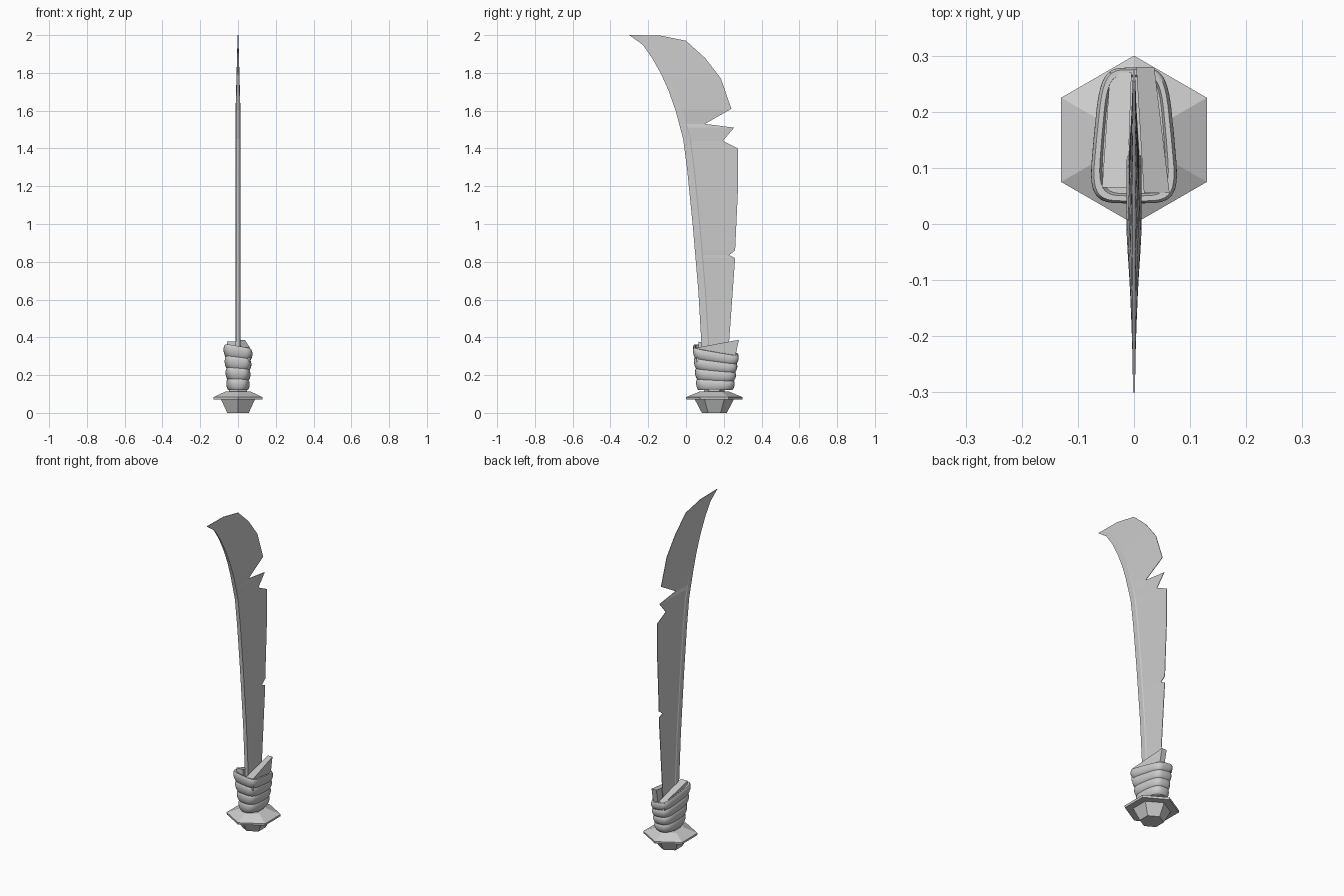
import bpy, bmesh, math

if "Cube" in bpy.data.objects:
    bpy.data.objects.remove(bpy.data.objects["Cube"])

CY = 0.15  # handle axis in y


def make(name, verts, faces, smooth=None):
    me = bpy.data.meshes.new(name)
    bm = bmesh.new()
    vs = [bm.verts.new(v) for v in verts]
    for f in faces:
        bm.faces.new([vs[i] for i in f])
    bmesh.ops.recalc_face_normals(bm, faces=bm.faces)
    bm.to_mesh(me)
    bm.free()
    ob = bpy.data.objects.new(name, me)
    bpy.context.collection.objects.link(ob)
    if smooth:
        bpy.ops.object.select_all(action='DESELECT')
        ob.select_set(True)
        bpy.context.view_layer.objects.active = ob
        bpy.ops.object.shade_smooth_by_angle(angle=math.radians(smooth))
    return ob


def loft(name, rings, smooth=None):
    """Skin a list of equal-length closed rings and cap both ends."""
    n = len(rings[0])
    verts = [p for r in rings for p in r]
    faces = [(k * n + i, k * n + (i + 1) % n, (k + 1) * n + (i + 1) % n, (k + 1) * n + i)
             for k in range(len(rings) - 1) for i in range(n)]
    faces += [tuple(range(n)), tuple(range(len(verts) - n, len(verts)))]
    return make(name, verts, faces, smooth)


def interp(pts, z):
    """Piecewise linear y(z) through points (y, z) with rising z."""
    for (y0, z0), (y1, z1) in zip(pts, pts[1:]):
        if z <= z1:
            return y0 + (y1 - y0) * (z - z0) / (z1 - z0)
    return pts[-1][0]


# Blade: swept spine on one side, notched edge on the other
spine = [(.085, .29), (.082, .36), (.065, .65), (.035, 1.0), (.007, 1.28), (-.015, 1.45),
         (-.055, 1.6), (-.09, 1.7), (-.13, 1.79), (-.18, 1.88), (-.23, 1.95), (-.30, 2.0)]
edge = [(.22, .29), (.227, .36), (.26, .82), (.228, .835), (.26, .86), (.275, 1.18),
        (.275, 1.40), (.195, 1.44), (.255, 1.51), (.10, 1.53), (.24, 1.61), (.185, 1.77),
        (.10, 1.88), (0, 1.97), (-.14, 1.998), (-.29, 2.0)]
rings = []
for z in sorted({p[1] for p in spine + edge}):
    a, b = interp(spine, z), interp(edge, z)
    k = min(1, max(0, (2.0 - z) / .4))
    t = .002 + .011 * k                      # spine half thickness
    step = .003 * min(1, max(0, (1.65 - z) / .2))
    w = min(.035, (b - a) * .3)              # width of the raised spine strip
    half = [(t * .85, a), (t, a + w), (t - step, a + w * 1.15), (.0015, b)]
    rings.append([(x, y, z) for x, y in half] + [(-x, y, z) for x, y in reversed(half)])
loft("blade", rings)


# Hexagonal pommel, guard plate and collar
def hex_ring(r, z):
    return [(r * math.sin(i * math.pi / 3), CY + r * math.cos(i * math.pi / 3), z) for i in range(6)]


def hex_part(name, profile):
    loft(name, [hex_ring(r, z) for r, z in profile])


hex_part("pommel", [(.066, 0), (.104, .072)])
hex_part("guard", [(.148, .07), (.15, .083), (.08, .112), (.05, .114)])
hex_part("collar", [(.055, .108), (.055, .14)])

# Cloth-wrapped grip: rounded-rectangle rings with bulging bands, tilted towards the top
N, ROWS, BANDS = 40, 36, 4


def grip_ring(h, grow, drop=0.0):
    rx, ry = .056 + .013 * h + grow, .094 + .026 * h + grow
    cy = .155 + .003 * h
    out = []
    for i in range(N):
        a = 2 * math.pi * i / N
        c, s = math.cos(a), math.sin(a)
        e = 2 / (2.6 + 2.0 * h)
        x = rx * math.copysign(abs(c) ** e, c)
        y = ry * math.copysign(abs(s) ** e, s)
        x *= 1 - 1.5 * h * y
        z = .122 + .21 * h - h * (.19 * y + .17 * x) - drop
        out.append((x, cy + y, z))
    return out


rings = [grip_ring(0, -.025)]
for j in range(ROWS + 1):
    h = j / ROWS
    rings.append(grip_ring(h, .007 * abs(math.sin(math.pi * BANDS * h)) ** .7 - .003))
rings += [grip_ring(1, -.012), grip_ring(1, -.016, .012)]
loft("grip_wrap", rings, 50)


# Broken wooden slabs clamped on both sides of the blade root
def slab(name, profile, x_low, x_high):
    """Plate in yz; x range is blended from its -y end to its +y end."""
    def ring(k):
        return [(x_low[k] + (x_high[k] - x_low[k]) * (y - .05) / .23, y, z) for y, z in profile]
    loft(name, [ring(0), ring(1)])


slab("right_slab", [(.055, .27), (.055, .345), (.28, .387), (.255, .27)], (.018, .064), (.004, .036))
slab("left_slab", [(.065, .27), (.065, .378), (.27, .315), (.27, .27)], (-.058, -.012), (-.042, -.004))
